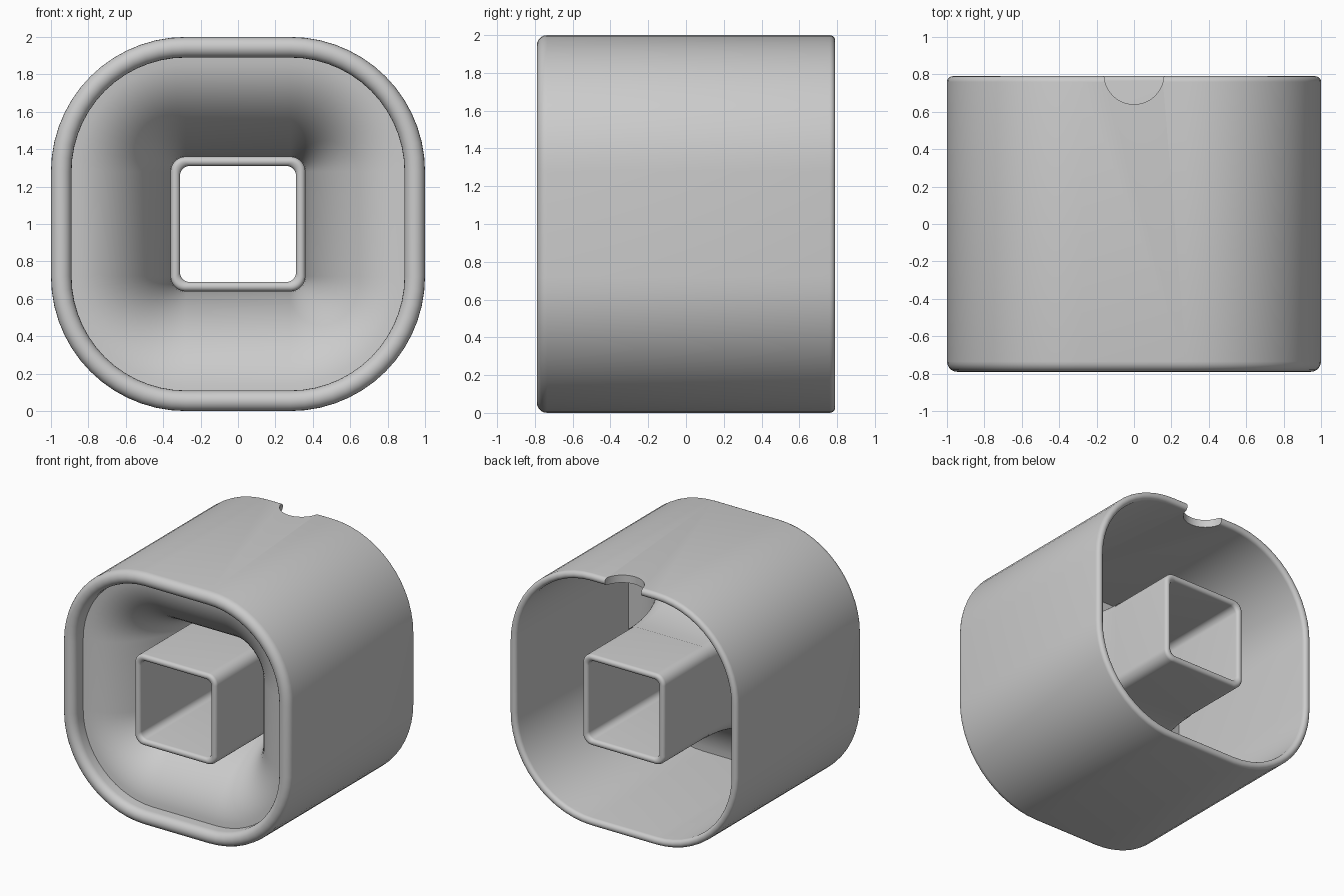
import bpy, bmesh, math

if "Cube" in bpy.data.objects:
    bpy.data.objects.remove(bpy.data.objects["Cube"])

SEG = 14  # segments per rounded corner


def ring(half, y):
    """Rounded square of the given half width, lying in the plane y, centred on z = 1."""
    r = max(half - 0.28, 0.05)
    c = half - r
    pts = []
    for q, (sx, sz) in enumerate([(1, 1), (-1, 1), (-1, -1), (1, -1)]):
        for i in range(SEG + 1):
            a = math.pi / 2 * (q + i / SEG)
            pts.append((sx * c + r * math.cos(a), y, 1 + sz * c + r * math.sin(a)))
    return pts


def loft(name, profile):
    """Sweep a closed (half width, y) profile around the rounded square."""
    bm = bmesh.new()
    rings = [[bm.verts.new(p) for p in ring(h, y)] for h, y in profile]
    n = len(rings[0])
    for k in range(len(rings)):
        a, b = rings[k], rings[(k + 1) % len(rings)]
        for i in range(n):
            j = (i + 1) % n
            bm.faces.new((a[i], a[j], b[j], b[i]))
    bmesh.ops.recalc_face_normals(bm, faces=bm.faces)
    me = bpy.data.meshes.new(name)
    bm.to_mesh(me)
    bm.free()
    ob = bpy.data.objects.new(name, me)
    bpy.context.collection.objects.link(ob)
    return ob


def select(ob):
    bpy.ops.object.select_all(action='DESELECT')
    ob.select_set(True)
    bpy.context.view_layer.objects.active = ob


def lip(outer, inner, y_end, direction, n=10):
    """Half-round wall end, from the outer face to the inner face."""
    r, mid = (outer - inner) / 2, (outer + inner) / 2
    return [(mid + r * math.cos(math.pi * i / n),
             y_end + direction * r * (math.sin(math.pi * i / n) - 1)) for i in range(n + 1)]


# outer shell: thick rounded front lip, thinner wall to the back
shell = loft("outer_shell",
             lip(1.0, 0.89, -0.79, -1)
             + [(0.89, -0.64), (0.94, -0.62)]
             + lip(1.0, 0.94, 0.79, 1)[::-1])

# cable notch in the top of the back edge
bpy.ops.mesh.primitive_cylinder_add(vertices=48, radius=0.16, depth=1.0, location=(0, 0.80, 2.1))
cutter = bpy.context.object
cutter.name = "notch_cutter"
cutter.hide_render = True
select(shell)
mod = shell.modifiers.new("notch", 'BOOLEAN')
mod.operation = 'DIFFERENCE'
mod.solver = 'EXACT'
mod.object = cutter
bpy.ops.object.modifier_apply(modifier=mod.name)
bpy.data.objects.remove(cutter)

# square tube through the middle, rounded at both ends
tube = loft("square_tube", lip(0.36, 0.31, -0.79, -1) + lip(0.36, 0.31, 0.79, 1)[::-1])

# flared web: runs from the front lip back to the tube
front, back = [], []
for i in range(19):
    t = math.pi / 2 * i / 18
    s, c = math.sin(t), math.cos(t)
    front.append((0.90 - 0.545 * s, 0.20 - 0.87 * c))
    back.append((0.945 - 0.58 * s, 0.22 - 0.84 * c))
funnel = loft("flared_web", front + back[::-1])

for ob in (shell, tube, funnel):
    select(ob)
    bpy.ops.object.shade_smooth_by_angle(angle=math.radians(35))
